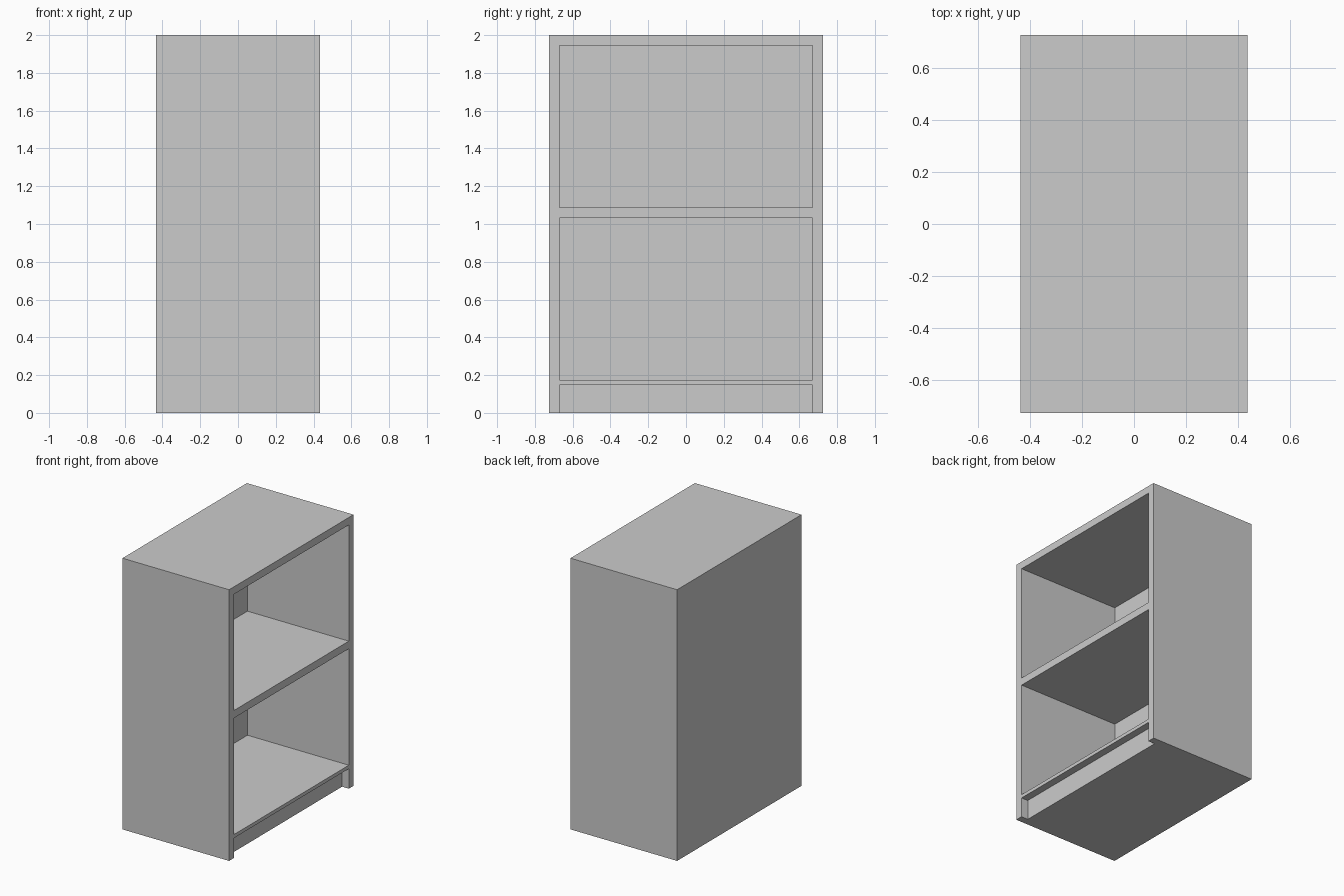
import bpy

if "Cube" in bpy.data.objects:
    bpy.data.objects.remove(bpy.data.objects["Cube"])

W, D, H = 0.87, 1.45, 2.0      # overall size; the open side faces +x
WALL = 0.055                   # side, top and middle shelf thickness
BACK = 0.043                   # back panel thickness
TOE = 0.055                    # toe-kick recess depth


def box(name, lo, hi):
    """Axis-aligned box between two corners."""
    bpy.ops.mesh.primitive_cube_add(size=1, location=[(a + b) / 2 for a, b in zip(lo, hi)])
    ob = bpy.context.object
    ob.name = name
    ob.scale = [b - a for a, b in zip(lo, hi)]
    bpy.ops.object.transform_apply(location=False, rotation=False, scale=True)
    return ob


# Solid cabinet body
body = box("bookcase_body", (-W / 2, -D / 2, 0), (W / 2, D / 2, H))

# Openings: (name, start x, bottom z, top z)
openings = [
    ("upper_compartment", -W / 2 + BACK, 1.088, H - WALL),
    ("lower_compartment", -W / 2 + BACK, 0.173, 1.032),
    ("toe_kick", W / 2 - TOE, -0.1, 0.147),
]
for name, x0, z0, z1 in openings:
    cutter = box(name + "_cutter", (x0, -D / 2 + WALL, z0), (W / 2 + 0.1, D / 2 - WALL, z1))
    cutter.hide_render = True
    bpy.context.view_layer.objects.active = body
    mod = body.modifiers.new(name, "BOOLEAN")
    mod.operation = "DIFFERENCE"
    mod.solver = "EXACT"
    mod.object = cutter
    bpy.ops.object.modifier_apply(modifier=mod.name)
    bpy.data.objects.remove(cutter)
